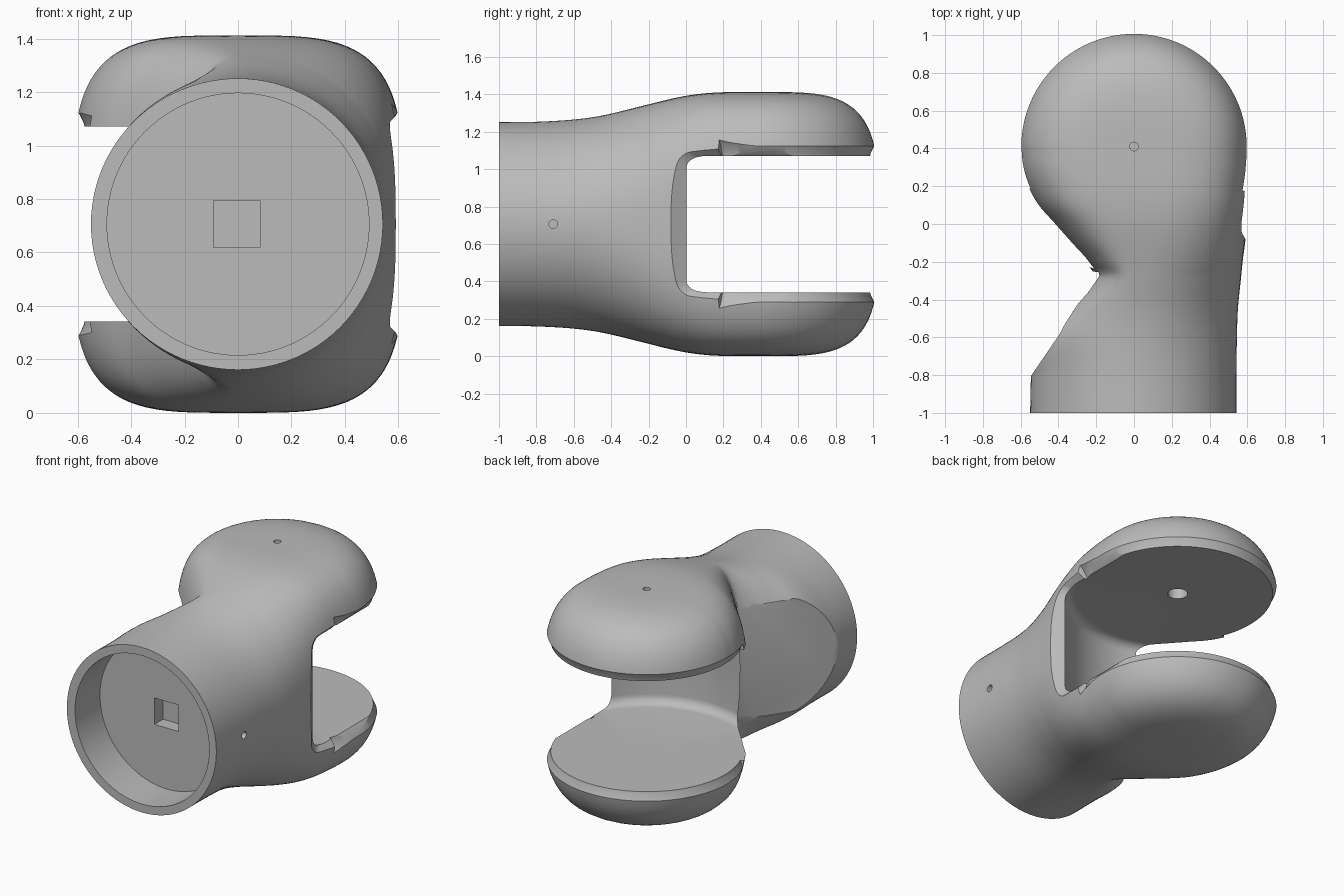
import bpy, bmesh, math
from mathutils import Vector, Matrix

if "Cube" in bpy.data.objects:
    bpy.data.objects.remove(bpy.data.objects["Cube"])

MID = 0.706      # height of the barrel axis
PIVOT = 0.41     # y of the fork pivot
GAP = 0.365      # half height of the fork gap
RING = 96

grey = bpy.data.materials.new("plain_grey")
grey.use_nodes = True
grey.diffuse_color = (0.5, 0.5, 0.5, 1)
grey.node_tree.nodes["Principled BSDF"].inputs["Base Color"].default_value = (0.5, 0.5, 0.5, 1)


def make_object(name, bm):
    bmesh.ops.recalc_face_normals(bm, faces=bm.faces)
    mesh = bpy.data.meshes.new(name)
    bm.to_mesh(mesh)
    bm.free()
    mesh.materials.append(grey)
    obj = bpy.data.objects.new(name, mesh)
    obj.location.z = MID
    bpy.context.collection.objects.link(obj)
    return obj


def loft(bm, rings, closed=False):
    """Skin a list of point rings, capped unless it closes on itself."""
    rows = [[bm.verts.new(p) for p in ring] for ring in rings]
    pairs = list(zip(rows, rows[1:]))
    if closed:
        pairs.append((rows[-1], rows[0]))
    for a, b in pairs:
        for i in range(len(a)):
            j = (i + 1) % len(a)
            bm.faces.new((a[i], a[j], b[j], b[i]))
    if not closed:
        bm.faces.new(rows[0])
        bm.faces.new(rows[-1])


# Stations along y: y, left reach, right reach, half height, squareness
STATIONS = [
    (-1.0, .55, .542, .545, 2), (-.8, .545, .542, .547, 2),
    (-.6, .53, .545, .559, 2), (-.45, .40, .55, .58, 2.1),
    (-.28, .215, .567, .62, 2.35), (-.2, .262, .575, .64, 2.6),
    (-.1, .35, .588, .665, 2.9), (0, .435, .598, .686, 3.2),
    (.1, .52, .605, .699, 3.5), (.2, .575, .612, .705, 3.65),
    (.3, .608, .618, .706, 3.75), (PIVOT, .62, .62, .706, 3.8)]


def station(y):
    """Smooth interpolation of the stations."""
    k = 0
    while k < len(STATIONS) - 2 and y > STATIONS[k + 1][0]:
        k += 1
    p, q = STATIONS[k], STATIONS[k + 1]
    before, after = STATIONS[max(k - 1, 0)], STATIONS[min(k + 2, len(STATIONS) - 1)]
    h = q[0] - p[0]
    t = (y - p[0]) / h
    out = []
    for c in range(1, 5):
        m0 = (q[c] - before[c]) / (q[0] - before[0]) * h
        m1 = (after[c] - p[c]) / (after[0] - p[0]) * h
        out.append((2*t**3 - 3*t**2 + 1) * p[c] + (t**3 - 2*t**2 + t) * m0
                   + (3*t**2 - 2*t**3) * q[c] + (t**3 - t**2) * m1)
    return out


def power(v, e):
    return math.copysign(abs(v) ** e, v) if abs(v) > 1e-9 else 0.0


def barrel_ring(y):
    left, right, high, n = station(y)
    pts = []
    for i in range(RING):
        a = math.tau * i / RING
        c = power(math.cos(a), 2 / n)
        pts.append((c * (right if c > 0 else left), y, high * power(math.sin(a), 2 / n)))
    return pts


def dome_ring(turn):
    """Slice of the round fork end beyond the pivot."""
    _, reach, high, n = station(PIVOT)
    dy, width = reach * math.sin(turn), reach * math.cos(turn)
    pts = []
    for i in range(RING):
        a = math.tau * i / RING
        x = width * power(math.cos(a), 2 / n)
        rest = max(0.0, 1 - (math.hypot(x, dy) / reach) ** n)
        pts.append((x, PIVOT + dy, math.copysign(high * rest ** (1 / n), math.sin(a))))
    return pts


# Main body: barrel flowing into the rounded fork end
bm = bmesh.new()
steps = 70
rings = [barrel_ring(-1 + (PIVOT + 1) * i / steps) for i in range(steps + 1)]
rings += [dome_ring(math.pi / 2 * i / 40) for i in range(1, 40)]
loft(bm, rings)
bmesh.ops.remove_doubles(bm, verts=bm.verts, dist=0.00001)
body = make_object("fork_body", bm)
cutters = []


def lathe_cutter(name, profile, start=0.0, sweep=math.tau, count=128):
    """Spin a closed (radius, height) profile around the pivot."""
    full = sweep >= math.tau
    bm = bmesh.new()
    rings = []
    for i in range(count if full else count + 1):
        a = start + sweep * i / count
        rings.append([(r * math.cos(a), PIVOT + r * math.sin(a), z) for r, z in profile])
    loft(bm, rings, closed=full)
    bmesh.ops.remove_doubles(bm, verts=bm.verts, dist=0.00001)
    cutters.append(make_object(name, bm))


def rod_cutter(name, radius, start, end, sides=32):
    bm = bmesh.new()
    start, end = Vector(start), Vector(end)
    axis = end - start
    spin = axis.to_track_quat('Z', 'Y').to_matrix().to_4x4()
    bmesh.ops.create_cone(bm, cap_ends=True, segments=sides, radius1=radius, radius2=radius,
                          depth=axis.length, matrix=Matrix.Translation((start + end) / 2) @ spin)
    cutters.append(make_object(name, bm))


# Fork gap with filleted corners at its curved wall
WALL, FILLET = 0.68, 0.06
corner = [(WALL - FILLET + FILLET * math.sin(a), GAP - FILLET + FILLET * math.cos(a))
          for a in (math.pi / 2 * i / 6 for i in range(7))]
lathe_cutter("gap_cutter", [(0, GAP)] + corner + [(r, -z) for r, z in reversed(corner)] + [(0, -GAP)])

# Chamfer around the free inner rims of both fork discs
lathe_cutter("rim_cutter", [(.5, .33), (.572, .355), (.578, .38), (.6, .425), (.66, .5),
                            (.66, -.5), (.6, -.425), (.578, -.38), (.572, -.355), (.5, -.33)],
             math.radians(-22), math.radians(224))

# Slanted flat on the narrow side of the barrel
bm = bmesh.new()
outline = [(-.58, -.855), (-.17, -.256), (-.8, -.2), (-.8, -.855)]
loft(bm, [[(x, y, z) for x, y in outline] for z in (-.372, .372)])
cutters.append(make_object("flat_cutter", bm))

# Flared chamfer where the gap opens on the wide side
bm = bmesh.new()
for x, y0, h in ((.5, .08, .315), (.7, -.276, .515)):
    for s in (-1, 1):
        bm.verts.new((x, 1.3, s * h))
        for i in range(7):
            a = math.pi / 2 * i / 6
            bm.verts.new((x, y0 + .07 * (1 - math.cos(a)), s * (h - .07 * (1 - math.sin(a)))))
bmesh.ops.convex_hull(bm, input=bm.verts)
cutters.append(make_object("mouth_cutter", bm))

# Front socket with its square pocket, then the pin holes
rod_cutter("socket_cutter", .49, (0, -1.2, 0), (0, -.74, 0), 96)
bm = bmesh.new()
bmesh.ops.create_cube(bm, size=1, matrix=Matrix.Translation((-.005, -.75, 0))
                      @ Matrix.Diagonal((.175, .2, .175, 1)))
cutters.append(make_object("square_cutter", bm))
rod_cutter("side_hole_cutter", .023, (.4, -.71, 0), (.7, -.71, 0))
rod_cutter("top_hole_cutter", .023, (0, PIVOT, .3), (0, PIVOT, .8))
rod_cutter("pivot_hole_cutter", .06, (0, PIVOT, .3), (0, PIVOT, .55))

# Carve everything out of the body
bpy.context.view_layer.objects.active = body
for obj in bpy.context.selected_objects:
    obj.select_set(False)
body.select_set(True)
for cutter in cutters:
    cutter.hide_render = True
    cut = body.modifiers.new(cutter.name, 'BOOLEAN')
    cut.operation = 'DIFFERENCE'
    cut.solver = 'EXACT'
    cut.object = cutter
    bpy.ops.object.modifier_apply(modifier=cut.name)
    bpy.data.objects.remove(cutter)
bpy.ops.object.shade_smooth_by_angle(angle=math.radians(32))
